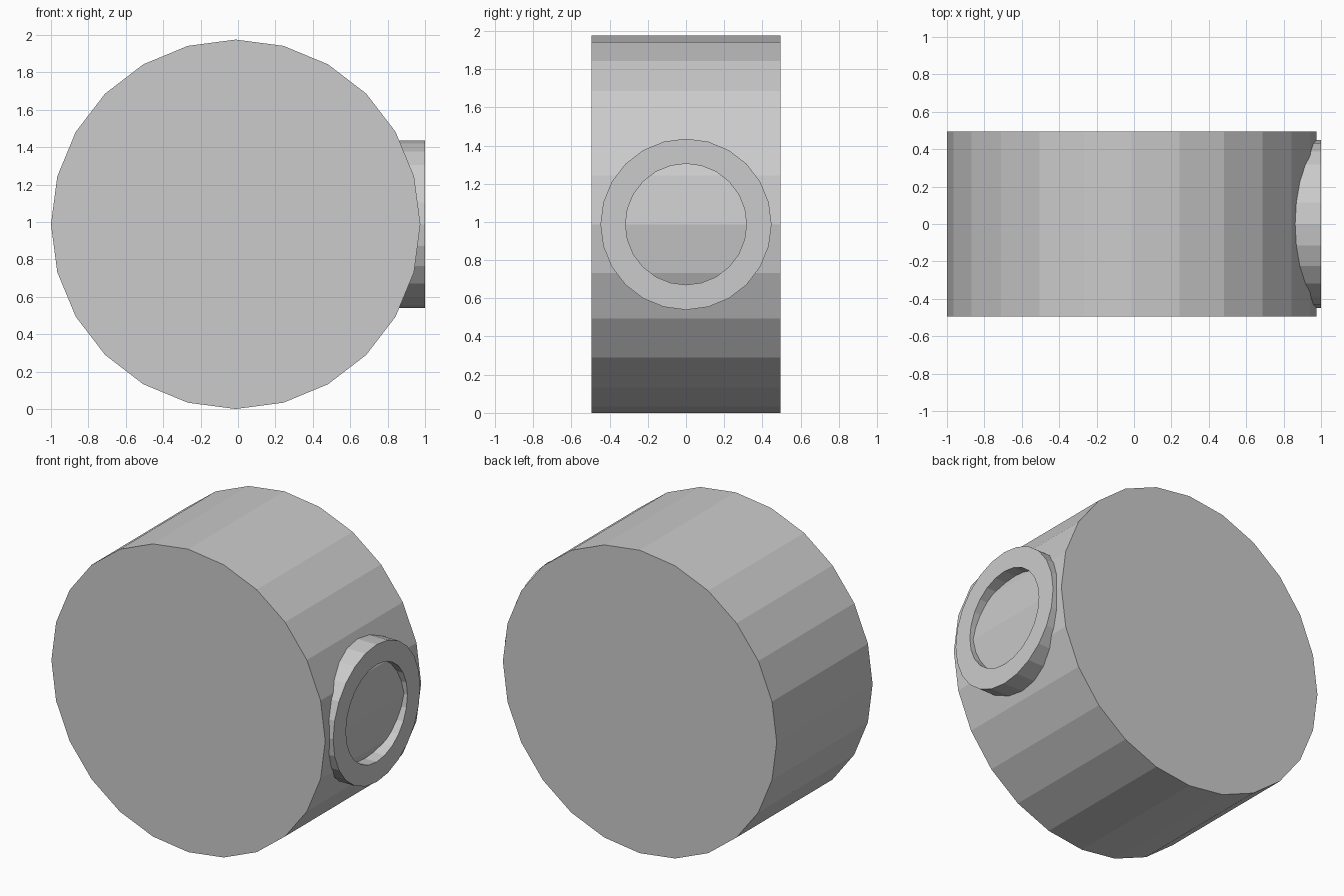
import bpy, bmesh
from math import sin, cos, pi

if "Cube" in bpy.data.objects:
    bpy.data.objects.remove(bpy.data.objects["Cube"])

SIDES = 24
R = 0.9875            # drum radius, also its centre height
CX = -0.0125          # drum centre in x


def ring(bm, radius, place):
    """One loop of vertices; place maps circle (u, v) to a 3D point."""
    return [bm.verts.new(place(radius * cos(2 * pi * i / SIDES),
                               radius * sin(2 * pi * i / SIDES)))
            for i in range(SIDES)]


def bridge(bm, a, b):
    for i in range(SIDES):
        j = (i + 1) % SIDES
        bm.faces.new((a[i], a[j], b[j], b[i]))


def finish(bm, name):
    bmesh.ops.recalc_face_normals(bm, faces=bm.faces)
    mesh = bpy.data.meshes.new(name)
    bm.to_mesh(mesh)
    bm.free()
    bpy.context.collection.objects.link(bpy.data.objects.new(name, mesh))


# Drum body, lying along y
bm = bmesh.new()
front = ring(bm, R, lambda u, v: (CX + u, -0.494, R + v))
back = ring(bm, R, lambda u, v: (CX + u, 0.494, R + v))
bridge(bm, front, back)
bm.faces.new(front)
bm.faces.new(back)
finish(bm, "drum")

# Hollow collar on the right side, sunk into the drum
bm = bmesh.new()
section = [(0.448, 0.84), (0.448, 1.0), (0.317, 1.0), (0.317, 0.84)]
loops = [ring(bm, r, lambda u, v, x=x: (x, u, R + v)) for r, x in section]
for k in range(4):
    bridge(bm, loops[k], loops[(k + 1) % 4])
finish(bm, "collar")
